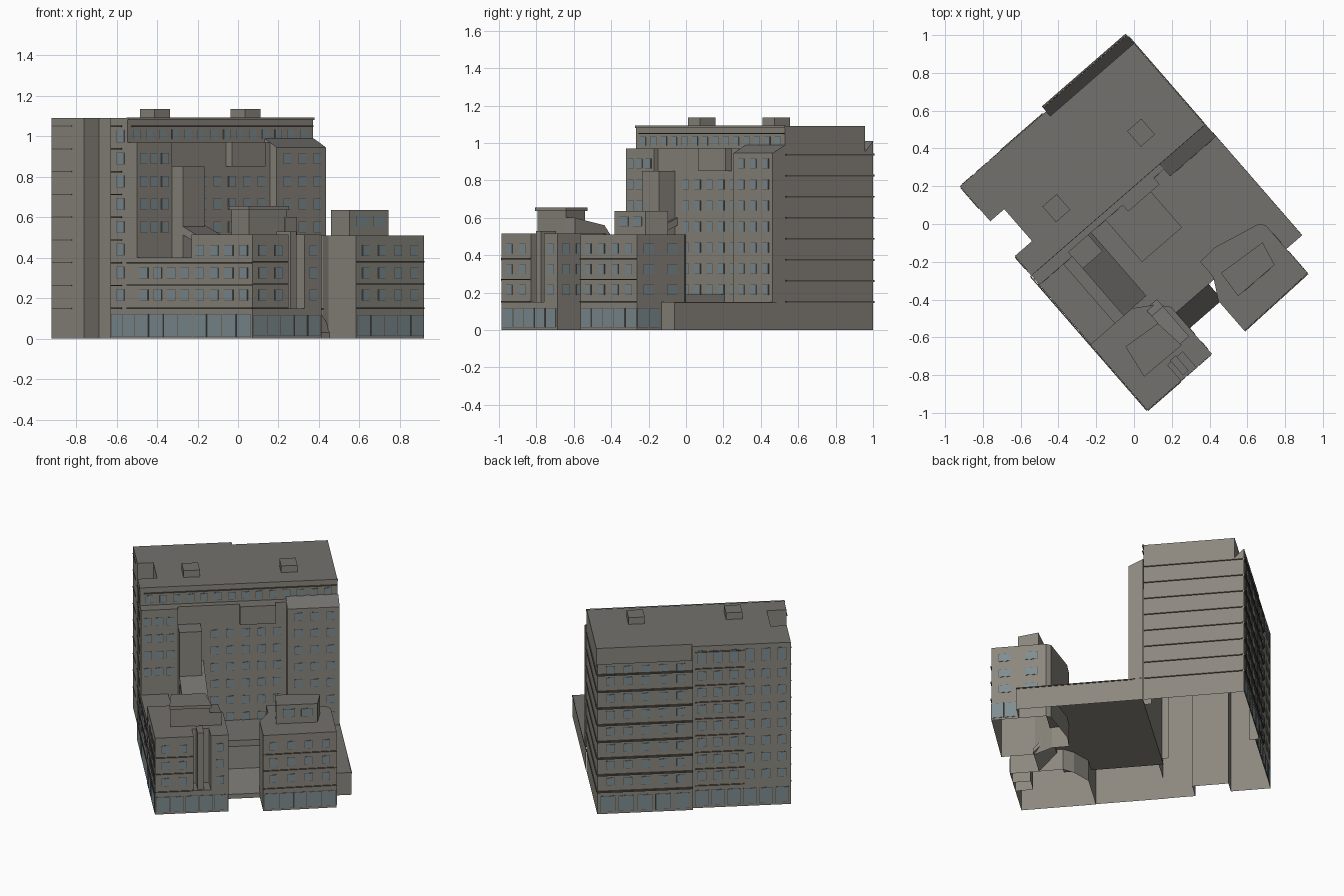
import bpy, bmesh, math
from mathutils import Matrix, Vector

if "Cube" in bpy.data.objects:
    bpy.data.objects.remove(bpy.data.objects["Cube"])

# The block sits turned on the site: all plans are drawn in local (u, v) axes
ROT = Matrix.Rotation(math.radians(41), 4, 'Z')


def material(name, col):
    m = bpy.data.materials.new(name)
    m.diffuse_color = (*col, 1)
    m.use_nodes = True
    m.node_tree.nodes["Principled BSDF"].inputs["Base Color"].default_value = m.diffuse_color
    return m


STONE = material("stone", (.26, .245, .21))
ROOF = material("roof", (.17, .165, .155))
GLASS = material("glass", (.21, .27, .29))
TRIM = material("trim", (.10, .085, .07))


def finish(name, bm, *mats, recalc=True):
    if recalc:
        bmesh.ops.recalc_face_normals(bm, faces=bm.faces)
    bm.normal_update()
    if len(mats) > 1:
        for f in bm.faces:
            if f.normal.z > .5:
                f.material_index = 1
    bm.transform(ROT)
    me = bpy.data.meshes.new(name)
    bm.to_mesh(me)
    bm.free()
    for m in mats:
        me.materials.append(m)
    ob = bpy.data.objects.new(name, me)
    bpy.context.collection.objects.link(ob)
    return ob


def sweep(bm, pts, offset):
    f = bm.faces.new([bm.verts.new(p) for p in pts])
    r = bmesh.ops.extrude_face_region(bm, geom=[f])
    vs = [g for g in r['geom'] if isinstance(g, bmesh.types.BMVert)]
    bmesh.ops.translate(bm, verts=vs, vec=offset)


def prism(name, plan, z0, z1, skip=(), bottom=False):
    """hollow shell over a counter-clockwise plan; skip lists open wall indices"""
    bm = bmesh.new()
    lo = [bm.verts.new((u, v, z0)) for u, v in plan]
    hi = [bm.verts.new((u, v, z1)) for u, v in plan]
    n = len(plan)
    bm.faces.new(hi)
    if bottom:
        bm.faces.new(lo[::-1])
    for i in range(n):
        if i not in skip:
            j = (i + 1) % n
            bm.faces.new((lo[i], lo[j], hi[j], hi[i]))
    return finish(name, bm, STONE, ROOF, recalc=False)


def box(name, u0, u1, v0, v1, z0, z1, skip=(), bottom=False):
    """walls: 0 front, 1 right, 2 back, 3 left"""
    return prism(name, [(u0, v0), (u1, v0), (u1, v1), (u0, v1)], z0, z1, skip, bottom)


def wall(name, a, b, z0, z1):
    bm = bmesh.new()
    bm.faces.new([bm.verts.new(p) for p in ((*a, z0), (*b, z0), (*b, z1), (*a, z1))])
    return finish(name, bm, STONE, recalc=False)


def section(name, profile, u0, u1, drop=None):
    """(v, z) profile swept along u; drop(normal) picks faces to leave open"""
    bm = bmesh.new()
    sweep(bm, [(u0, v, z) for v, z in profile], (u1 - u0, 0, 0))
    bmesh.ops.recalc_face_normals(bm, faces=bm.faces)
    if drop:
        bmesh.ops.delete(bm, geom=[f for f in bm.faces if drop(f.normal)], context='FACES')
    return finish(name, bm, STONE, ROOF, recalc=False)


def panel(bm, a, b, z0, z1, depth):
    """thin slab standing proud of the wall a -> b (outside is on the right)"""
    a, b = Vector((*a, 0)), Vector((*b, 0))
    d = (b - a).normalized()
    n = Vector((d.y, -d.x, 0))
    base = [a + n * .0004, b + n * .0004, b + n * depth, a + n * depth]
    sweep(bm, [(p.x, p.y, z0) for p in base], (0, 0, z1 - z0))


def windows(name, a, b, count, zs, w=.045, h=.05):
    bm, fr = bmesh.new(), bmesh.new()
    A, B = Vector(a), Vector(b)
    d = (B - A).normalized()
    for i in range(count):
        c = A.lerp(B, (i + .5) / count)
        for z in zs:
            panel(bm, c - d * w / 2, c + d * w / 2, z - h / 2, z + h / 2, .0028)
            e = w / 2 + .002
            panel(fr, c - d * e, c + d * e, z - h / 2 - .002, z + h / 2 + .002, .0014)
    finish(name + "_windows", bm, GLASS)
    finish(name + "_frames", fr, TRIM)


def ledges(name, a, b, zs, depth=.006, h=.007):
    bm = bmesh.new()
    for z in zs:
        panel(bm, a, b, z - h / 2, z + h / 2, depth)
    finish(name + "_ledges", bm, TRIM)


FLOORS = [.15 + .1125 * i for i in range(9)]
ROWS = [z + .065 for z in FLOORS[:8]]

# Tower shell with the side notch, open underneath
prism("tower", [(-.587, .157), (.627, .157), (.627, .722), (.04, .722), (.04, .755),
                (-.565, .755), (-.565, .51), (-.467, .51), (-.467, .286), (-.587, .286)],
      0, 1.09, skip=(0, 2, 3))
wall("tower_attic_wall", (-.587, .157), (.627, .157), .94, 1.09)
section("back_wing", [(.722, 0), (.78, 0), (.78, 1.01), (.722, .95)], .04, .627,
        lambda n: n.z < -.5 or n.y < -.9)
wall("back_attic_wall", (.627, .722), (.04, .722), .95, 1.09)
box("tower_front_middle", -.36, .31, .115, .157, .15, .97, skip=(1, 2, 3))
box("tower_front_left", -.587, -.36, .085, .157, .15, .97, skip=(2,))
section("front_right_bay", [(.065, .15), (.157, .15), (.157, .99), (.065, .945)], .31, .632,
        lambda n: n.z < -.5 or n.y > .9)
box("stair_shaft", -.36, -.22, .0, .115, .4, .85, skip=(2,))
box("balcony_box", .02, .24, .07, .115, .85, .972, skip=(2,), bottom=True)
box("roof_edge", -.59, .63, .15, .16, 1.08, 1.092, bottom=True)
for u, v in ((-.255, .333), (.345, .34)):
    box("roof_vent", u - .05, u + .05, v - .055, v + .055, 1.09, 1.135)

# Podium: west wing, courtyard deck with its side walls, and entrance ramp
box("west_wing", -.59, -.42, -.34, .1, 0, .40, skip=(0, 1, 2))
wall("west_wing_court_wall", (-.42, -.34), (-.42, .1), .15, .4)
wall("west_corner_wall", (-.588, .157), (-.588, .1), 0, .4)
bm = bmesh.new()
sweep(bm, [(-.42, -.5, .143), (.63, -.5, .143), (.63, .115, .143), (-.42, .115, .143)], (0, 0, .007))
finish("courtyard_deck", bm, STONE, ROOF)
box("courtyard_corner", .5, .63, -.629, -.48, .143, .15, bottom=True)
wall("courtyard_side_wall", (.63, -.629), (.63, .157), 0, .15)
wall("courtyard_end_wall", (.52, -.629), (.63, -.629), 0, .15)
section("entrance_ramp", [(-.5, .15), (-.61, .03), (-.61, 0), (-.5, .12)], -.14, .09)
section("sloped_link", [(.115, .6), (-.33, .42), (-.33, .38), (.115, .56)], -.36, -.20)
box("courtyard_step", -.1, .18, -.18, .115, .15, .19, skip=(2,))

# Left front block with a slot above the shopfront
prism("left_block", [(-.593, -.79), (-.355, -.79), (-.355, -.68), (-.25, -.68), (-.25, -.79),
                     (-.14, -.79), (-.14, -.46), (-.19, -.40), (-.3, -.33), (-.593, -.33)], 0, .515)
box("slot_base", -.355, -.25, -.79, -.68, 0, .15, skip=(1, 2, 3))
box("slot_pier", -.33, -.29, -.775, -.67, .15, .53)
prism("left_penthouse", [(-.48, -.635), (-.24, -.64), (-.26, -.49), (-.45, -.47)], .515, .635)
prism("left_penthouse_cap", [(-.49, -.645), (-.23, -.65), (-.25, -.48), (-.46, -.46)], .635, .655, bottom=True)
section("left_penthouse_lean_to", [(-.64, .5), (-.38, .5), (-.43, .56), (-.64, .6)], -.25, -.17)

# Right front block
prism("right_block", [(.07, -.81), (.522, -.80), (.522, -.463), (.5, -.433), (.246, -.375),
                      (.133, -.38), (.133, -.487), (.07, -.6)], 0, .51)
prism("right_penthouse", [(.166, -.65), (.42, -.651), (.45, -.52), (.177, -.498)], .51, .635)

# Tower windows and floor ledges
windows("back_left", (.60, .78), (.06, .78), 5, ROWS[:7] + [.965], .05, .05)
windows("back_right", (.03, .755), (-.56, .755), 6, ROWS + [1.03], .05, .055)
windows("back_shop_a", (.62, .78), (.05, .78), 5, [.068], .09, .1)
windows("back_shop_b", (.03, .755), (-.56, .755), 6, [.068], .08, .1)
ledges("back_left", (.627, .78), (.04, .78), FLOORS[:8], .01, .01)
ledges("back_right", (.02, .755), (-.28, .755), FLOORS)
ledges("right_side", (.627, .16), (.627, .77), FLOORS[:8])
ledges("left_side", (-.565, .745), (-.565, .6), FLOORS, .004, .005)
ledges("left_front_side", (-.587, .28), (-.587, .2), FLOORS)
windows("left_side", (-.587, .25), (-.587, .165), 1, ROWS + [1.0], .055, .055)
windows("tower_left_front", (-.58, .085), (-.37, .085), 3, ROWS[3:7])
windows("tower_middle", (-.18, .115), (.3, .115), 5, ROWS[:6])
windows("tower_bay", (.33, .065), (.625, .065), 3, ROWS[:7])
windows("tower_attic", (-.57, .157), (.61, .157), 14, [1.01], .042, .045)
ledges("tower_attic", (-.56, .157), (.625, .157), [1.05], .008)

# Lower block windows, shopfronts and ledges
LOW = [.215, .325, .435]
windows("west_wing_upper", (-.59, .08), (-.59, -.33), 4, LOW[:2], .06)
windows("west_block", (-.593, -.34), (-.593, -.78), 4, LOW, .06)
windows("west_shop_a", (-.59, .1), (-.59, -.34), 4, [.065], .1, .11)
windows("west_shop_b", (-.593, -.34), (-.593, -.785), 4, [.065], .1, .11)
windows("west_shop_c", (-.588, .28), (-.588, .1), 2, [.065], .08, .11)
ledges("west_block", (-.593, .15), (-.593, -.79), [.15, .265, .375], .006)
windows("left_block_front", (-.58, -.79), (-.37, -.79), 2, LOW)
windows("left_block_end", (-.245, -.79), (-.145, -.79), 1, LOW)
windows("left_block_shop", (-.59, -.79), (-.145, -.79), 5, [.065], .078, .1)
windows("left_block_inner", (-.14, -.78), (-.14, -.48), 3, LOW, .05)
windows("right_block_front", (.08, -.81), (.51, -.80), 4, LOW)
windows("right_block_shop", (.075, -.81), (.52, -.80), 5, [.065], .08, .1)
windows("right_block_side", (.522, -.80), (.522, -.47), 2, LOW, .07)
windows("right_block_side_shop", (.522, -.80), (.522, -.64), 2, [.065], .07, .1)
windows("right_penthouse", (.19, -.65), (.41, -.651), 2, [.58], .07, .05)
for n, a, b in (("left_block", (-.593, -.79), (-.36, -.79)), ("right_block", (.07, -.81), (.522, -.80))):
    ledges(n, a, b, [.15, .27, .38])
ledges("courtyard_side", (.63, -.629), (.63, .09), [.147], .004)
